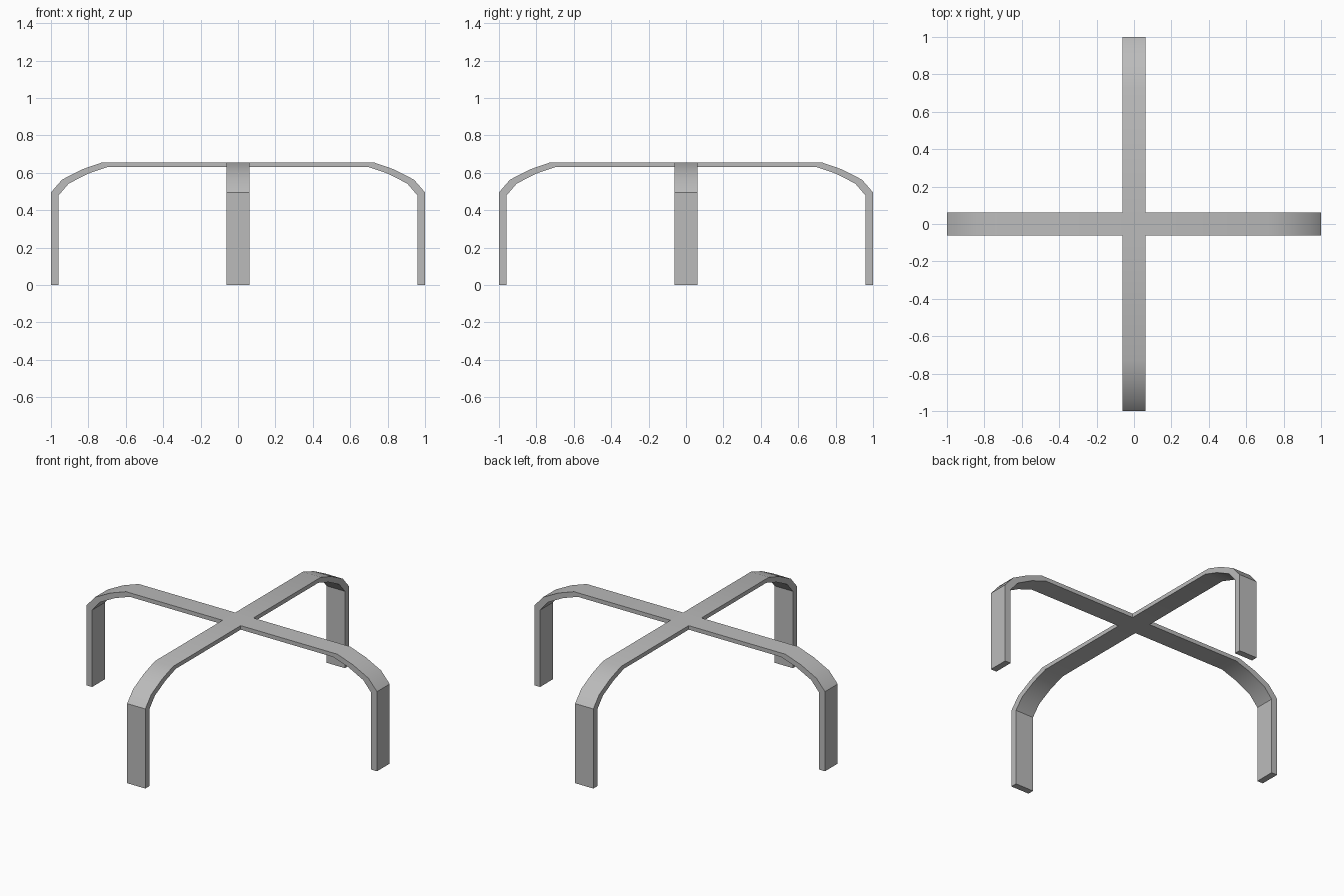
import bpy
import bmesh
import math
from mathutils import Matrix

cube = bpy.data.objects.get("Cube")
if cube:
    bpy.data.objects.remove(cube, do_unlink=True)

HALF_WIDTH = 0.0625
TOP, UNDER = 0.655, 0.63

# Side profile of one leg, from the central hub out and down to the foot
outer = [(HALF_WIDTH, TOP), (0.727, TOP), (0.834, 0.618), (0.941, 0.563), (1.0, 0.495), (1.0, 0.0)]
inner = [(HALF_WIDTH, UNDER), (0.70, UNDER), (0.802, 0.595), (0.905, 0.542), (0.96, 0.478), (0.96, 0.0)]

metal = bpy.data.materials.new("grey metal")
metal.use_nodes = True
grey = (0.5, 0.5, 0.5, 1.0)
metal.diffuse_color = grey
metal.node_tree.nodes["Principled BSDF"].inputs["Base Color"].default_value = grey

bm = bmesh.new()


def add_leg(angle):
    """Sweep a rectangular section along the profile, capped only at the foot."""
    turn = Matrix.Rotation(angle, 3, "Z")
    rings = []
    for (xo, zo), (xi, zi) in zip(outer, inner):
        corners = [(xo, -HALF_WIDTH, zo), (xo, HALF_WIDTH, zo),
                   (xi, HALF_WIDTH, zi), (xi, -HALF_WIDTH, zi)]
        ring = [bm.verts.new(c) for c in corners]
        bmesh.ops.transform(bm, matrix=turn.to_4x4(), verts=ring)
        rings.append(ring)
    for a, b in zip(rings, rings[1:]):
        for i in range(4):
            j = (i + 1) % 4
            bm.faces.new((a[i], a[j], b[j], b[i]))
    bm.faces.new(rings[-1])


# Four legs around the hub
for k in range(4):
    add_leg(k * math.pi / 2)

# Hub plates where the two straps cross
for z in (TOP, UNDER):
    bm.faces.new([bm.verts.new((sx * HALF_WIDTH, sy * HALF_WIDTH, z))
                  for sx, sy in ((-1, -1), (1, -1), (1, 1), (-1, 1))])

bmesh.ops.remove_doubles(bm, verts=bm.verts, dist=0.0005)
bmesh.ops.recalc_face_normals(bm, faces=bm.faces)

mesh = bpy.data.meshes.new("cross_stand")
bm.to_mesh(mesh)
bm.free()
mesh.materials.append(metal)
stand = bpy.data.objects.new("cross_stand", mesh)
bpy.context.collection.objects.link(stand)

# Smooth bends, sharp strap edges
bpy.ops.object.select_all(action="DESELECT")
stand.select_set(True)
bpy.context.view_layer.objects.active = stand
bpy.ops.object.shade_smooth_by_angle(angle=math.radians(30))
